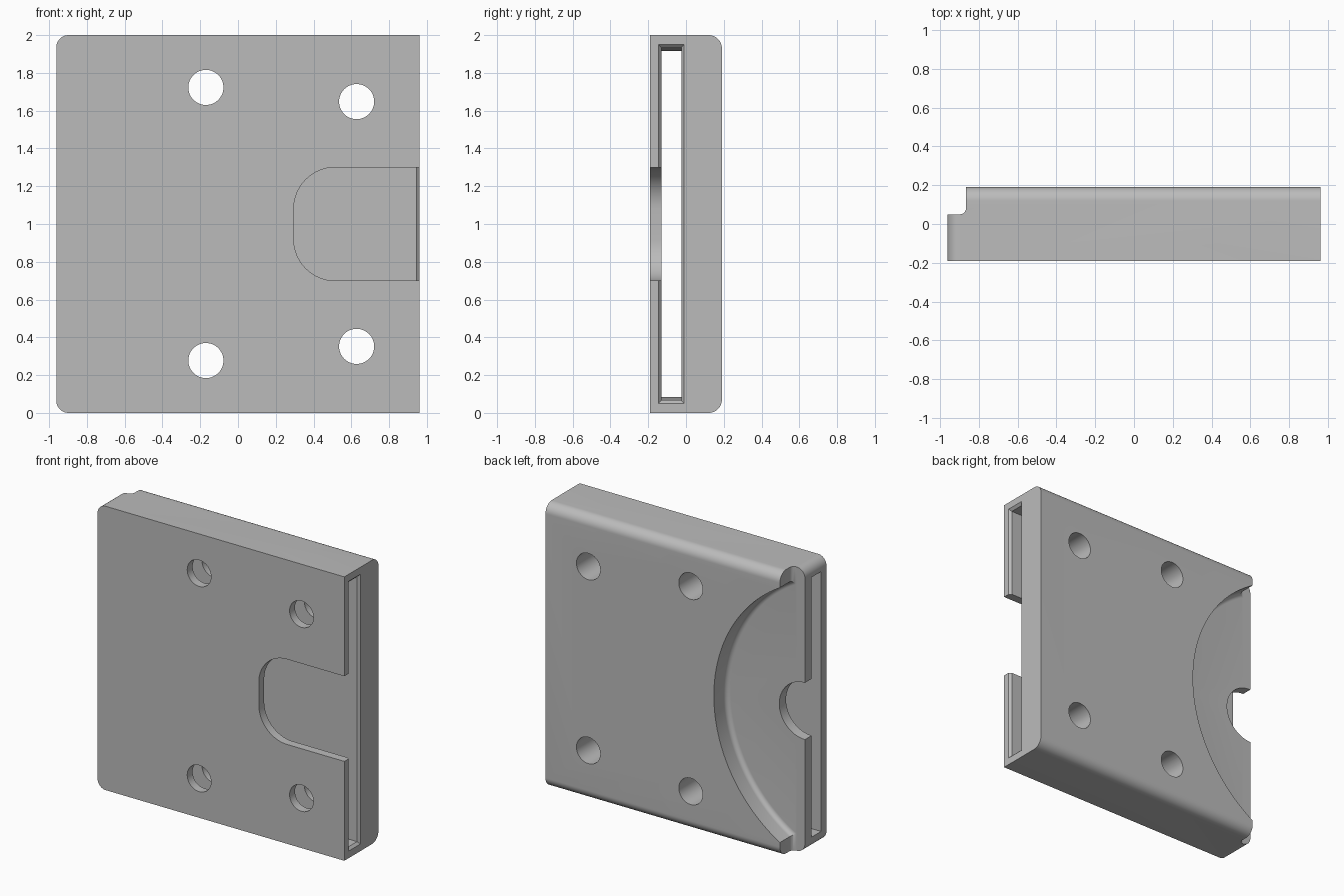
import bpy, bmesh, math
from mathutils import Vector

cube = bpy.data.objects.get("Cube")
if cube:
    bpy.data.objects.remove(cube, do_unlink=True)

X0, X1, YF, YB = -0.962, 0.962, -0.19, 0.19
FLOOR = 0.05          # depth of the rear recess
FILLET = 0.033

grey = bpy.data.materials.new("plain grey")
grey.use_nodes = True
COLOUR = (0.5, 0.5, 0.5, 1)
grey.diffuse_color = COLOUR
grey.node_tree.nodes["Principled BSDF"].inputs["Base Color"].default_value = COLOUR


def arc(cx, cy, r, a0, a1, n=12):
    """Points on an arc, angles in degrees."""
    angles = [math.radians(a0 + (a1 - a0) * i / n) for i in range(n + 1)]
    return [(cx + r * math.cos(a), cy + r * math.sin(a)) for a in angles]


def loft(name, rings):
    """Closed solid through a list of matching rings of points."""
    bm = bmesh.new()
    loops = [[bm.verts.new(p) for p in ring] for ring in rings]
    for a, b in zip(loops, loops[1:]):
        for i in range(len(a)):
            j = (i + 1) % len(a)
            bm.faces.new((a[i], a[j], b[j], b[i]))
    bm.faces.new(loops[0][::-1])
    bm.faces.new(loops[-1])
    bmesh.ops.recalc_face_normals(bm, faces=bm.faces)
    mesh = bpy.data.meshes.new(name)
    bm.to_mesh(mesh)
    bm.free()
    mesh.materials.append(grey)
    obj = bpy.data.objects.new(name, mesh)
    bpy.context.collection.objects.link(obj)
    return obj


def prism(name, axis, pts, lo, hi):
    """Extrude a flat outline along x, y or z."""
    place = {"x": lambda p, d: (d, p[0], p[1]),
             "y": lambda p, d: (p[0], d, p[1]),
             "z": lambda p, d: (p[0], p[1], d)}[axis]
    return loft(name, [[place(p, d) for p in pts] for d in (lo, hi)])


def cut(obj, tool, operation="DIFFERENCE"):
    mod = obj.modifiers.new(tool.name, "BOOLEAN")
    mod.operation, mod.object, mod.solver = operation, tool, "EXACT"
    bpy.context.view_layer.objects.active = obj
    bpy.ops.object.modifier_apply(modifier=mod.name)
    bpy.data.objects.remove(tool, do_unlink=True)


# Block with rounded rear edges
R = 0.07
body = prism("holder_body", "x",
             [(YF, 0)] + arc(YB - R, R, R, -90, 0) + arc(YB - R, 2 - R, R, 0, 90) + [(YF, 2)],
             X0, X1)

# Rounded corners on the right side
R = 0.065
cut(body, prism("corner_rounding", "y",
                arc(X0 + R, 2 - R, R, 90, 180) + arc(X0 + R, R, R, 180, 270) + [(1.2, 0), (1.2, 2)],
                -0.4, 0.4), "INTERSECT")

# Step along the right rear edge, with a filleted inner corner
STEP = -0.865
cut(body, prism("edge_step", "z",
                [(-1.3, FLOOR)] + arc(STEP - FILLET, FLOOR + FILLET, FILLET, -90, 0, 8)
                + [(STEP, 0.4), (-1.3, 0.4)], -0.2, 2.2))

# Shallow round recess in the back, filleted at its floor
RAD = 1.04
CENTRE = -0.35 - RAD
profile = [(RAD - FILLET, FLOOR)] + arc(RAD - FILLET, FLOOR + FILLET, FILLET, -90, 0, 8)[1:] + [(RAD, 0.4)]
cut(body, loft("round_recess",
               [[(x, y, z) for x, z in arc(CENTRE, 1, r, 0, 358.125, 191)] for r, y in profile]))

# Card slot through the whole width, flared at the left opening
def slot_ring(x, y0, y1, margin):
    return [(x, y0, margin), (x, y1, margin), (x, y1, 2 - margin), (x, y0, 2 - margin)]

cut(body, loft("card_slot", [slot_ring(-1.1, -0.13, -0.025, 0.086),
                             slot_ring(0.945, -0.13, -0.025, 0.067),
                             slot_ring(X1, -0.145, -0.01, 0.05),
                             slot_ring(1.1, -0.145, -0.01, 0.05)]))

# Thumb opening in the front wall
R = 0.22
cut(body, prism("thumb_opening", "y",
                [(1.2, 1.3)] + arc(0.295 + R, 1.3 - R, R, 90, 180, 16)
                + arc(0.295 + R, 0.7 + R, R, 180, 270, 16) + [(1.2, 0.7)], -0.4, -0.08))

# Half-round push opening in the rear wall
cut(body, prism("push_opening", "y", arc(X0, 1, 0.2, 0, 354.375, 63), -0.08, 0.3))

# Four screw holes
for x, rise in ((-0.17, 0.723), (0.628, 0.648)):
    for side in (-1, 1):
        cut(body, prism("screw_hole", "y", arc(x, 1 + side * rise, 0.093, 0, 352.5, 47), -0.4, 0.4))

# Smooth rounds, sharp edges
bpy.ops.object.select_all(action="DESELECT")
body.select_set(True)
bpy.context.view_layer.objects.active = body
bpy.ops.object.shade_smooth_by_angle(angle=math.radians(30))
